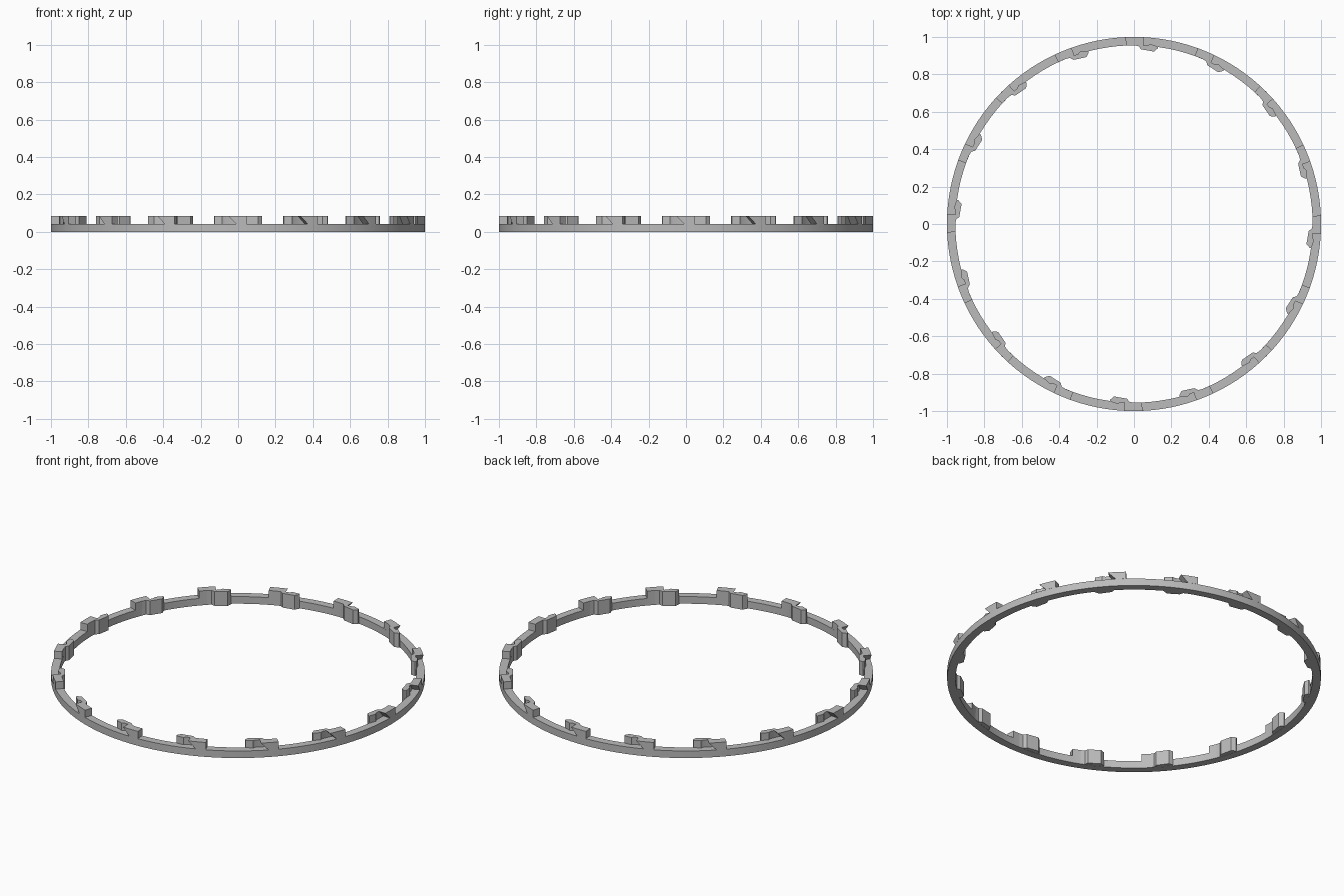
import bpy, bmesh
from math import cos, sin, pi, tau

if "Cube" in bpy.data.objects:
    bpy.data.objects.remove(bpy.data.objects["Cube"], do_unlink=True)

grey = bpy.data.materials.new("plain grey")
grey.use_nodes = True
colour = (0.5, 0.5, 0.5, 1)
grey.diffuse_color = colour
grey.node_tree.nodes["Principled BSDF"].inputs["Base Color"].default_value = colour

TEETH = 16
INNER, BASE_TOP, TOP = 0.955, 0.042, 0.085


def finish(bm, name):
    bmesh.ops.recalc_face_normals(bm, faces=bm.faces)
    mesh = bpy.data.meshes.new(name)
    bm.to_mesh(mesh)
    bm.free()
    mesh.materials.append(grey)
    obj = bpy.data.objects.new(name, mesh)
    bpy.context.collection.objects.link(obj)
    bpy.context.view_layer.objects.active = obj
    obj.select_set(True)
    bpy.ops.object.shade_smooth_by_angle()
    obj.select_set(False)
    return obj


def loft(bm, low, high, z0, z1, turn):
    """Solid between two plan outlines of (distance along rim, radius)."""
    rings = [[bm.verts.new((r * cos(turn + t), r * sin(turn + t), z)) for t, r in plan]
             for plan, z in ((low, z0), (high, z1))]
    n = len(low)
    bm.faces.new(rings[0][::-1])
    bm.faces.new(rings[1])
    for i in range(n):
        j = (i + 1) % n
        bm.faces.new((rings[0][i], rings[0][j], rings[1][j], rings[1][i]))


def arc_block(start, end, r0, r1, steps=4):
    ts = [start + (end - start) * i / steps for i in range(steps + 1)]
    return [(t, r1) for t in ts] + [(t, r0) for t in reversed(ts)]


# Thin flat base ring
bm = bmesh.new()
profile = [bm.verts.new((r, 0, z)) for r, z in
           ((INNER, 0), (1, 0), (1, BASE_TOP), (INNER, BASE_TOP))]
edges = [bm.edges.new((profile[i], profile[(i + 1) % 4])) for i in range(4)]
bmesh.ops.spin(bm, geom=profile + edges, cent=(0, 0, 0), axis=(0, 0, 1),
               angle=tau, steps=128, use_merge=True)
bmesh.ops.remove_doubles(bm, verts=bm.verts, dist=0.0001)
finish(bm, "base_ring")

# Undercut rim blocks, each with one leaning side
bm = bmesh.new()
for k in range(TEETH):
    loft(bm, arc_block(-0.01, 0.045, INNER, 1), arc_block(-0.052, 0.045, INNER, 1),
         BASE_TOP, TOP, -pi / 2 + k * tau / TEETH)
finish(bm, "hook_blocks")

# Bevelled lugs on the inside of the ring, reaching past each block
lug = [(0, INNER), (-0.025, 0.952), (-0.04, 0.935), (-0.115, 0.928),
       (-0.135, 0.948), (-0.133, 0.957), (-0.09, 0.966), (-0.075, 0.957), (0, 0.957)]
bm = bmesh.new()
for k in range(TEETH):
    loft(bm, lug, lug, 0.001, TOP, -pi / 2 + k * tau / TEETH)
finish(bm, "inner_lugs")
